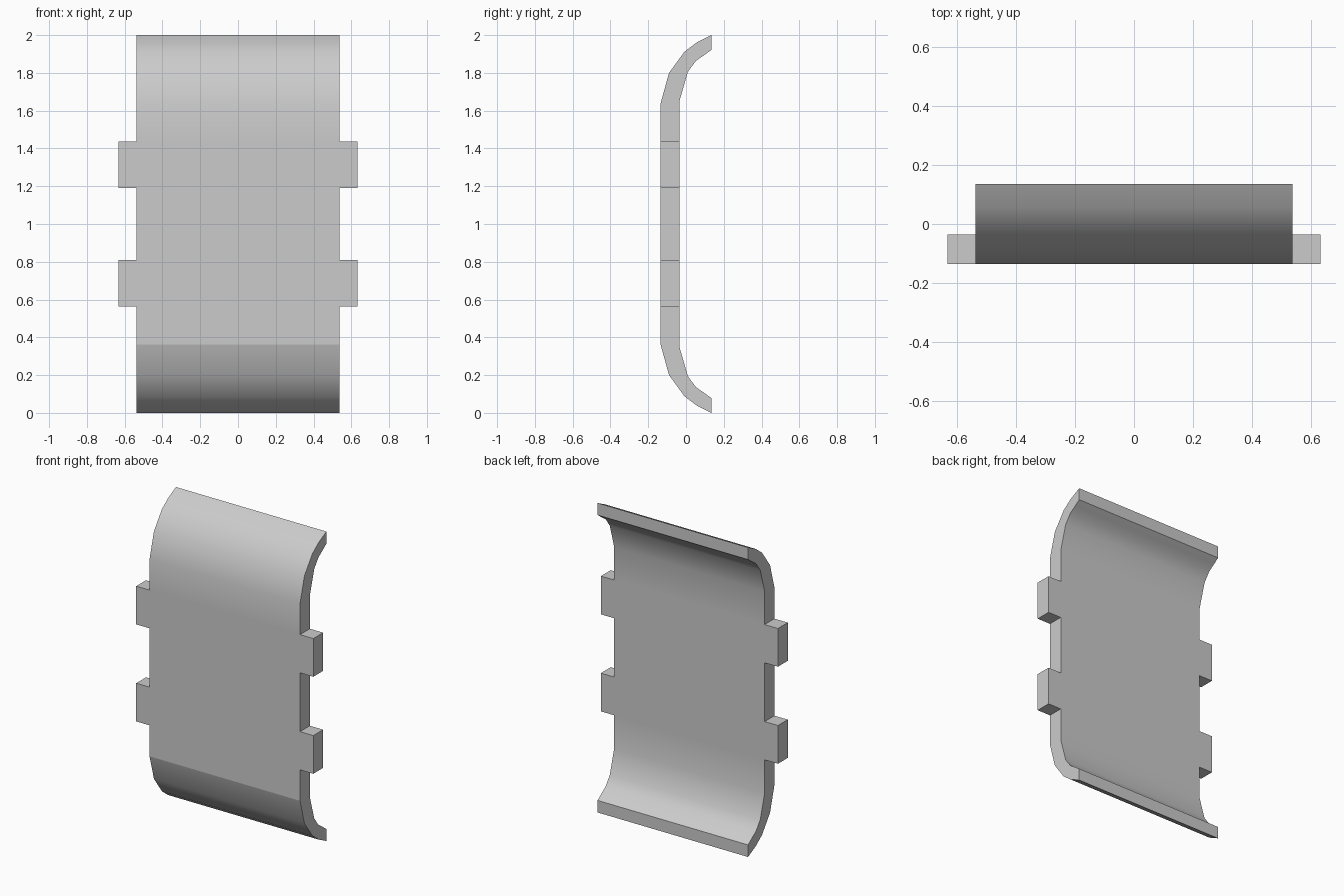
import bpy
import bmesh
import math

cube = bpy.data.objects.get("Cube")
if cube:
    bpy.data.objects.remove(cube, do_unlink=True)

HALF_WIDTH = 0.538
TAB_REACH = 0.095
FRONT, BACK = -0.135, -0.035

# Grey material
grey = bpy.data.materials.new("light_grey")
grey.use_nodes = True
colour = (0.6, 0.6, 0.6, 1)
grey.diffuse_color = colour
grey.node_tree.nodes["Principled BSDF"].inputs["Base Color"].default_value = colour

# Half profile of the curved plate: paired (y, z) points on the front and back skins
upper = [
    ((FRONT, 1.19), (BACK, 1.19)),
    ((FRONT, 1.437), (BACK, 1.437)),
    ((FRONT, 1.637), (BACK, 1.65)),
    ((-0.09, 1.80), (0.01, 1.806)),
    ((-0.008, 1.912), (0.053, 1.864)),
    ((0.055, 1.96), (0.095, 1.893)),
    ((0.135, 2.0), (0.135, 1.922)),
]
lower = [tuple((y, 2 - z) for y, z in pair) for pair in reversed(upper)]
profile = lower + upper

# Curved plate: sweep the profile across the width
bm = bmesh.new()
rings = []
for pair in profile:
    (fy, fz), (by, bz) = pair
    rings.append([bm.verts.new(p) for p in (
        (-HALF_WIDTH, fy, fz), (HALF_WIDTH, fy, fz),
        (HALF_WIDTH, by, bz), (-HALF_WIDTH, by, bz))])
for low, high in zip(rings, rings[1:]):
    for i in range(4):
        j = (i + 1) % 4
        bm.faces.new((low[i], low[j], high[j], high[i]))
bm.faces.new(rings[0])
bm.faces.new(rings[-1])
bmesh.ops.recalc_face_normals(bm, faces=bm.faces)

# Side tabs: push out the edge faces of the two tab bands
tab_faces = []
for face in bm.faces:
    height = abs(face.calc_center_median().z - 1)
    if abs(face.normal.x) > 0.9 and 0.25 < height < 0.4:
        tab_faces.append(face)
for face in tab_faces:
    side = math.copysign(TAB_REACH, face.normal.x)
    new_face = bmesh.ops.extrude_discrete_faces(bm, faces=[face])["faces"][0]
    bmesh.ops.translate(bm, verts=new_face.verts, vec=(side, 0, 0))
bmesh.ops.recalc_face_normals(bm, faces=bm.faces)

# Crisp crease where the lower front begins to curve
for edge in bm.edges:
    if all(abs(v.co.z - 0.363) < 0.005 and v.co.y < -0.1 for v in edge.verts):
        edge.smooth = False

mesh = bpy.data.meshes.new("curved_plate")
bm.to_mesh(mesh)
bm.free()
mesh.materials.append(grey)
plate = bpy.data.objects.new("curved_plate", mesh)
bpy.context.collection.objects.link(plate)

# Smooth the curves, keep the rims sharp
bpy.ops.object.select_all(action='DESELECT')
plate.select_set(True)
bpy.context.view_layer.objects.active = plate
bpy.ops.object.shade_smooth_by_angle(angle=math.radians(35))
